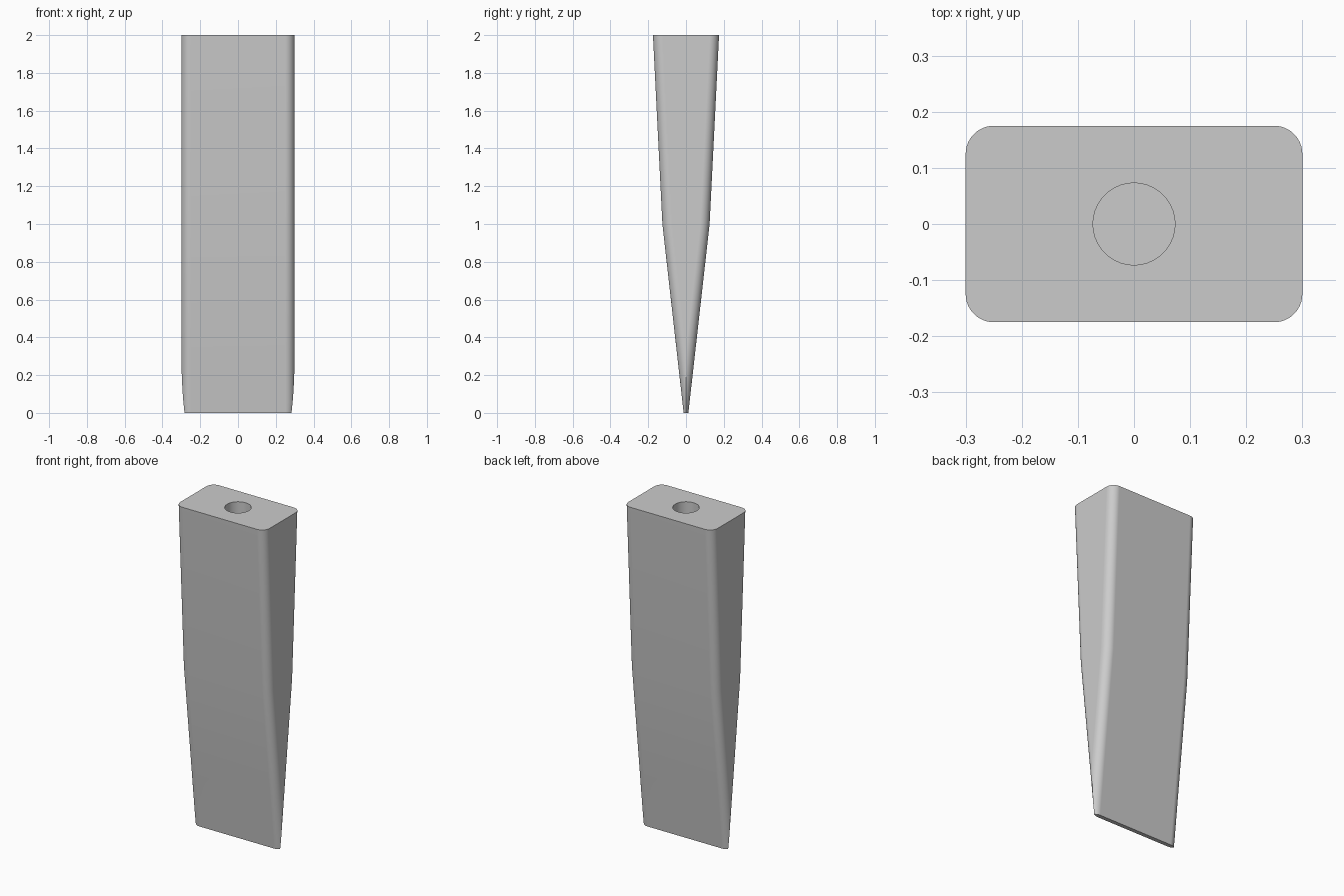
import bpy
import bmesh
from math import sin, cos, asin, pi, radians

cube = bpy.data.objects.get("Cube")
if cube:
    bpy.data.objects.remove(cube, do_unlink=True)

HALF_W, FILLET, STEPS = 0.30, 0.05, 12
HOLE_R, HOLE_DEPTH = 0.073, 0.5
TIP, WAIST, TOP = 0.0125, 0.125, 0.175   # half depths at z = 0, 1, 2


def half_depth(z):
    return TIP + (WAIST - TIP) * z if z < 1 else WAIST + (TOP - WAIST) * (z - 1)


def section(z):
    """Rounded rectangle; the fillets meet in a point where it is thin."""
    h = half_depth(z)
    start = asin(max(0.0, (FILLET - h) / FILLET))
    angles = [start + (pi / 2 - start) * i / (STEPS - 1) for i in range(STEPS)]
    corner = [(HALF_W - FILLET + FILLET * cos(a),
               max(0.0, h - FILLET + FILLET * sin(a))) for a in angles]
    half = corner + [(-x, y) for x, y in reversed(corner)]
    return [(x, y, z) for x, y in half + [(-x, -y) for x, y in half]]


def circle(z):
    n = STEPS * 4
    return [(HOLE_R * cos((i + 0.5) * 2 * pi / n),
             HOLE_R * sin((i + 0.5) * 2 * pi / n), z) for i in range(n)]


# Wedge body lofted from tip to top, then inwards and down into the socket
full = (FILLET - TIP) / (WAIST - TIP)
levels = [full * i / 6 for i in range(7)] + [1, 2]
loops = [section(z) for z in levels] + [circle(2), circle(2 - HOLE_DEPTH)]

bm = bmesh.new()
rings = [[bm.verts.new(p) for p in loop] for loop in loops]
for low, high in zip(rings, rings[1:]):
    for i in range(len(low)):
        j = (i + 1) % len(low)
        bm.faces.new((low[i], low[j], high[j], high[i]))
bm.faces.new(list(reversed(rings[0])))
bm.faces.new(rings[-1])
bmesh.ops.remove_doubles(bm, verts=bm.verts, dist=0.00005)
bmesh.ops.recalc_face_normals(bm, faces=bm.faces)
mesh = bpy.data.meshes.new("wedge_body")
bm.to_mesh(mesh)
bm.free()

body = bpy.data.objects.new("wedge_body", mesh)
bpy.context.collection.objects.link(body)

# Plain grey finish
grey = bpy.data.materials.new("plain grey")
grey.use_nodes = True
colour = (0.6, 0.6, 0.6, 1)
grey.diffuse_color = colour
grey.node_tree.nodes["Principled BSDF"].inputs["Base Color"].default_value = colour
mesh.materials.append(grey)

# Smooth fillets with flat broad faces
bpy.ops.object.select_all(action="DESELECT")
body.select_set(True)
bpy.context.view_layer.objects.active = body
bpy.ops.object.shade_smooth_by_angle(angle=radians(30))
weighted = body.modifiers.new("weighted normals", "WEIGHTED_NORMAL")
weighted.keep_sharp = True
